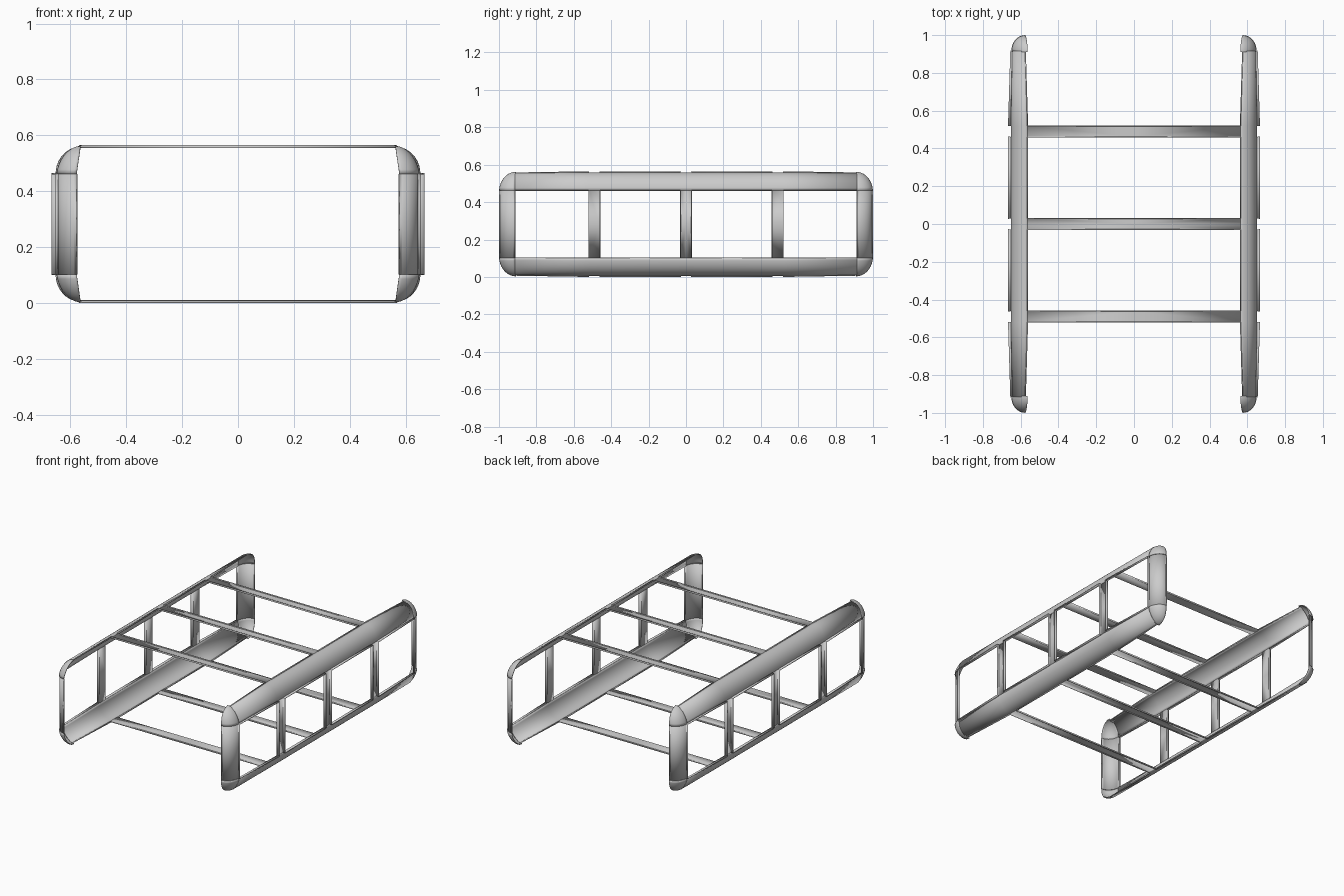
import bpy, bmesh
from math import sin, cos, pi

if "Cube" in bpy.data.objects:
    bpy.data.objects.remove(bpy.data.objects["Cube"])

MID_Z = 0.2825      # everything is one octant, mirrored about this height
ZS = 0.18           # half height of the side openings
SEG = 10

def part(name, grids):
    """Sheet-metal part: each grid is rows of points; mirrored on all axes, thickened."""
    bm = bmesh.new()
    for rows in grids:
        vs = [[bm.verts.new(p) for p in r] for r in rows]
        for a, b in zip(vs, vs[1:]):
            for i in range(len(a) - 1):
                bm.faces.new((a[i], a[i + 1], b[i + 1], b[i]))
    bmesh.ops.remove_doubles(bm, verts=bm.verts, dist=1e-5)
    bmesh.ops.recalc_face_normals(bm, faces=bm.faces)
    me = bpy.data.meshes.new(name)
    bm.to_mesh(me)
    bm.free()
    ob = bpy.data.objects.new(name, me)
    ob.location.z = MID_Z
    bpy.context.collection.objects.link(ob)
    m = ob.modifiers.new("mirror", 'MIRROR')
    m.use_axis = (True, True, True)
    m.merge_threshold = 0.0005
    s = ob.modifiers.new("thickness", 'SOLIDIFY')
    s.thickness = 0.005
    s.offset = 0
    bpy.ops.object.select_all(action='DESELECT')
    ob.select_set(True)
    bpy.context.view_layer.objects.active = ob
    bpy.ops.object.shade_smooth_by_angle(angle=0.6)
    return ob

def taper(mid, end, y):
    t = max(0, (y - 0.52) / 0.395)
    return mid + (end - mid) * t

def side_x(y): return taper(0.650, 0.643, y)
def rim_x(y): return taper(0.667, 0.655, y)
def roof_x(y): return taper(0.563, 0.575, y)
def roof_z(y): return taper(0.2745, 0.271, y)
def rim_z(y): return taper(0.2825, 0.276, y)

ANG = [i / SEG * pi / 2 for i in range(SEG + 1)]
BAYS = [(0.03, 0.46), (0.52, 0.915)]
BARS = [(0.0, 0.03), (0.46, 0.52)]

# long quarter-round rails
def rail_section(y):
    xo, xi, zt = side_x(y), roof_x(y), roof_z(y)
    return [(xi + (xo - xi) * cos(a), y, ZS + (zt - ZS) * sin(a)) for a in ANG]
part("long_rails", [[rail_section(y) for y in (0, 0.52, 0.915)]])

# raised lips along the rails at each opening
lips = []
for y0, y1 in BAYS:
    lips.append([[(side_x(y), y, ZS) for y in (y0, y1)], [(rim_x(y), y, ZS) for y in (y0, y1)]])
    lips.append([[(roof_x(y), y, roof_z(y)) for y in (y0, y1)],
                 [(roof_x(y), y, rim_z(y)) for y in (y0, y1)]])
part("rail_lips", lips)

# side posts and cross bars: flat web with raised edges
posts, bars = [], []
for y0, y1 in BARS:
    posts.append([[(side_x(y), y, z) for y in (y0, y1)] for z in (0, ZS)])
    bars.append([[(x, y, roof_z(y)) for y in (y0, y1)] for x in (0, roof_x(0))])
    for y in (y0, y1):
        if y > 0:
            posts.append([[(x, y, z) for x in (side_x(y), rim_x(y))] for z in (0, ZS)])
            bars.append([[(x, y, z) for z in (roof_z(y), rim_z(y))] for x in (0, roof_x(y))])
part("side_posts", posts)
part("cross_bars", bars)

# quarter-round corner posts with lips
CX, CY, RX, RY = 0.577, 0.915, 0.066, 0.077
arc = [(CX + RX * cos(a), CY + RY * sin(a)) for a in ANG]
post = [[(x, y, z) for x, y in arc] for z in (0, ZS)]
side_lip = [[(x, 0.915, z) for x in (0.643, 0.655)] for z in (0, ZS)]
end_lip = [[(0.577, y, z) for y in (0.992, 1.0 - 0.0001)] for z in (0, ZS)]
part("corner_posts", [post, side_lip, end_lip])

# rounded three-sided corner caps
def cap_point(el, az):
    cx = CX - 0.014 * sin(el)
    cy = CY - 0.005 * sin(el)
    return (cx + (RX + 0.004) * cos(el) * cos(az),
            cy + (RY + 0.005) * cos(el) * sin(az),
            ZS + 0.097 * sin(el))
cap = [[cap_point(e, a) for a in ANG] for e in ANG[:-1]]
tip = cap_point(pi / 2 - 0.01, 0)
cap.append([cap_point(pi / 2 - 0.01, a) for a in ANG])
part("corner_caps", [cap])
